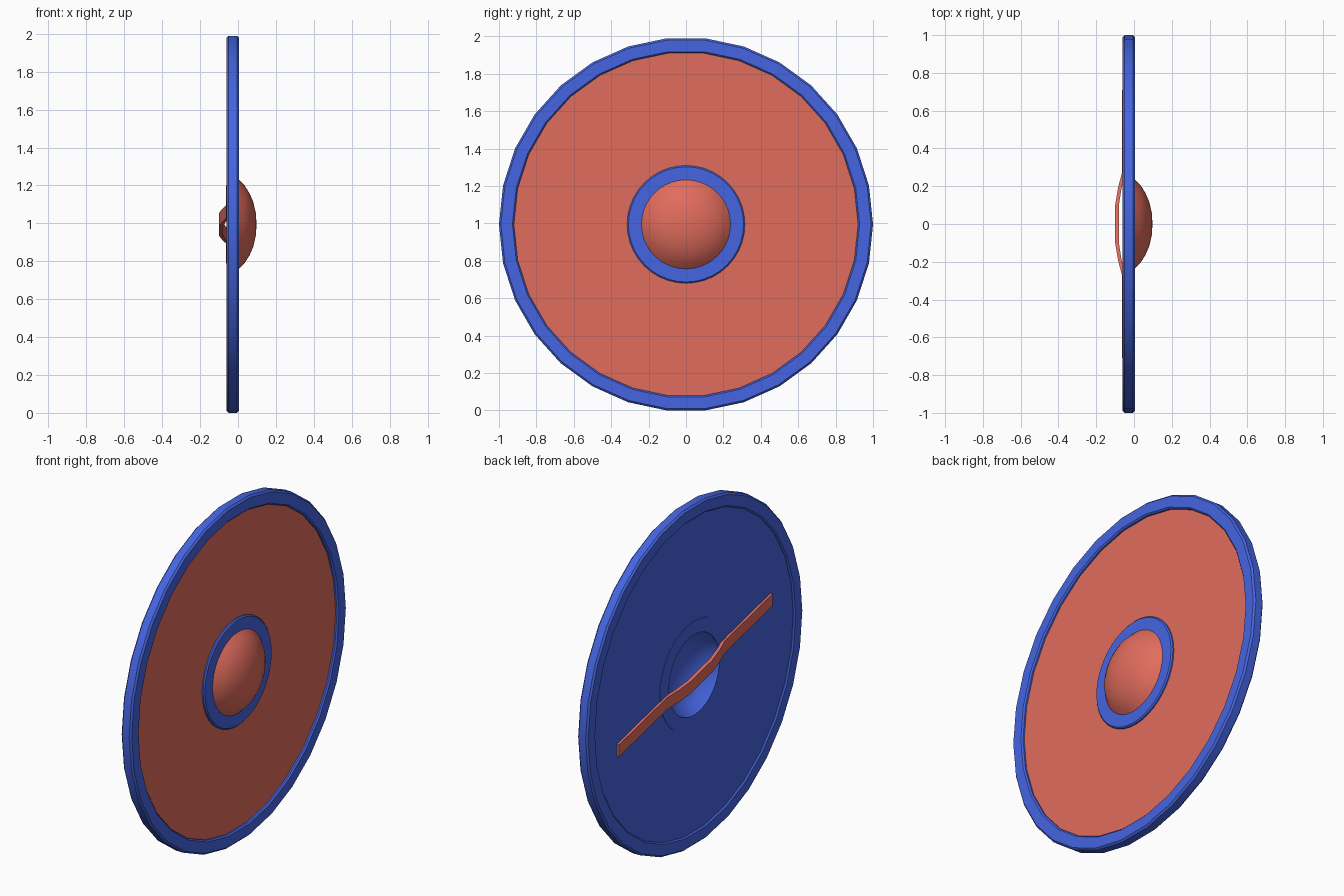
import bpy, bmesh, math

if "Cube" in bpy.data.objects:
    bpy.data.objects.remove(bpy.data.objects["Cube"])

CZ = math.cos(math.pi / 30)   # polygonal rim stands on a flat edge


def material(name, color):
    m = bpy.data.materials.new(name)
    m.diffuse_color = (*color, 1)
    m.use_nodes = True
    m.node_tree.nodes["Principled BSDF"].inputs["Base Color"].default_value = m.diffuse_color
    return m


RED = material("red_paint", (0.75, 0.15, 0.11))
BLUE = material("blue_paint", (0.06, 0.13, 0.75))


def finish(name, bm, mats):
    bmesh.ops.remove_doubles(bm, verts=bm.verts, dist=1e-5)
    bmesh.ops.recalc_face_normals(bm, faces=bm.faces)
    me = bpy.data.meshes.new(name)
    bm.to_mesh(me)
    bm.free()
    for m in mats:
        me.materials.append(m)
    me.shade_smooth()
    me.set_sharp_from_angle(angle=math.radians(32))
    ob = bpy.data.objects.new(name, me)
    bpy.context.collection.objects.link(ob)
    return ob


def lathe(name, profile, sides, mats, slots=None, closed=True):
    """Turn (radius, x) points around the x axis; slots = material per profile segment."""
    bm = bmesh.new()
    rings = []
    for i in range(sides):
        a = 2 * math.pi * i / sides
        rings.append([bm.verts.new((x, r * math.cos(a), CZ + r * math.sin(a)))
                      for r, x in profile])
    n = len(profile)
    for i in range(sides):
        p, q = rings[i], rings[(i + 1) % sides]
        for j in range(n if closed else n - 1):
            k = (j + 1) % n
            f = bm.faces.new((p[j], p[k], q[k], q[j]))
            f.material_index = slots[j] if slots else 0
    return finish(name, bm, mats)


# Outer rim with bevelled edges
lathe("rim", [(0.92, -0.052), (0.928, -0.06), (0.99, -0.06), (1.0, -0.05),
              (1.0, -0.005), (0.99, 0.005), (0.928, 0.005), (0.92, -0.003)], 30, [BLUE])

# Face panel: red in front, blue behind
lathe("face_panel", [(0.26, -0.012), (0.94, -0.012), (0.94, -0.05), (0.26, -0.05)],
      30, [RED, BLUE], [0, 1, 1, 1])

# Flat collar around the boss
lathe("boss_collar", [(0.235, 0.002), (0.308, 0.002), (0.315, -0.005),
                      (0.315, -0.053), (0.235, -0.053)], 40, [BLUE])

# Domed boss, hollow behind
outer = [(0, 0.098), (0.06, 0.094), (0.12, 0.08), (0.165, 0.06), (0.205, 0.035), (0.24, 0)]
inner = [(0.24, -0.05), (0.205, 0.005), (0.165, 0.035), (0.12, 0.057), (0.06, 0.072), (0, 0.077)]
lathe("boss_dome", outer + inner, 40, [RED, BLUE], [0] * 5 + [1] * 6, closed=False)

# Strap grip across the back, tilted and bowed outward in the middle
half = [(0.71, -0.064, -0.046), (0.27, -0.064, -0.046),
        (0.19, -0.085, -0.066), (0.10, -0.1, -0.08)]
path = half + [(-y, a, b) for y, a, b in reversed(half)]
bm = bmesh.new()
loops = []
for y, back, front in path:
    z = CZ - 0.24 * y
    loops.append([bm.verts.new((x, y, z + dz)) for x, dz in
                  ((back, -0.035), (back, 0.035), (front, 0.035), (front, -0.035))])
for p, q in zip(loops, loops[1:]):
    for j in range(4):
        k = (j + 1) % 4
        bm.faces.new((p[j], p[k], q[k], q[j]))
bm.faces.new(loops[0])
bm.faces.new(loops[-1])
finish("strap_grip", bm, [RED])
